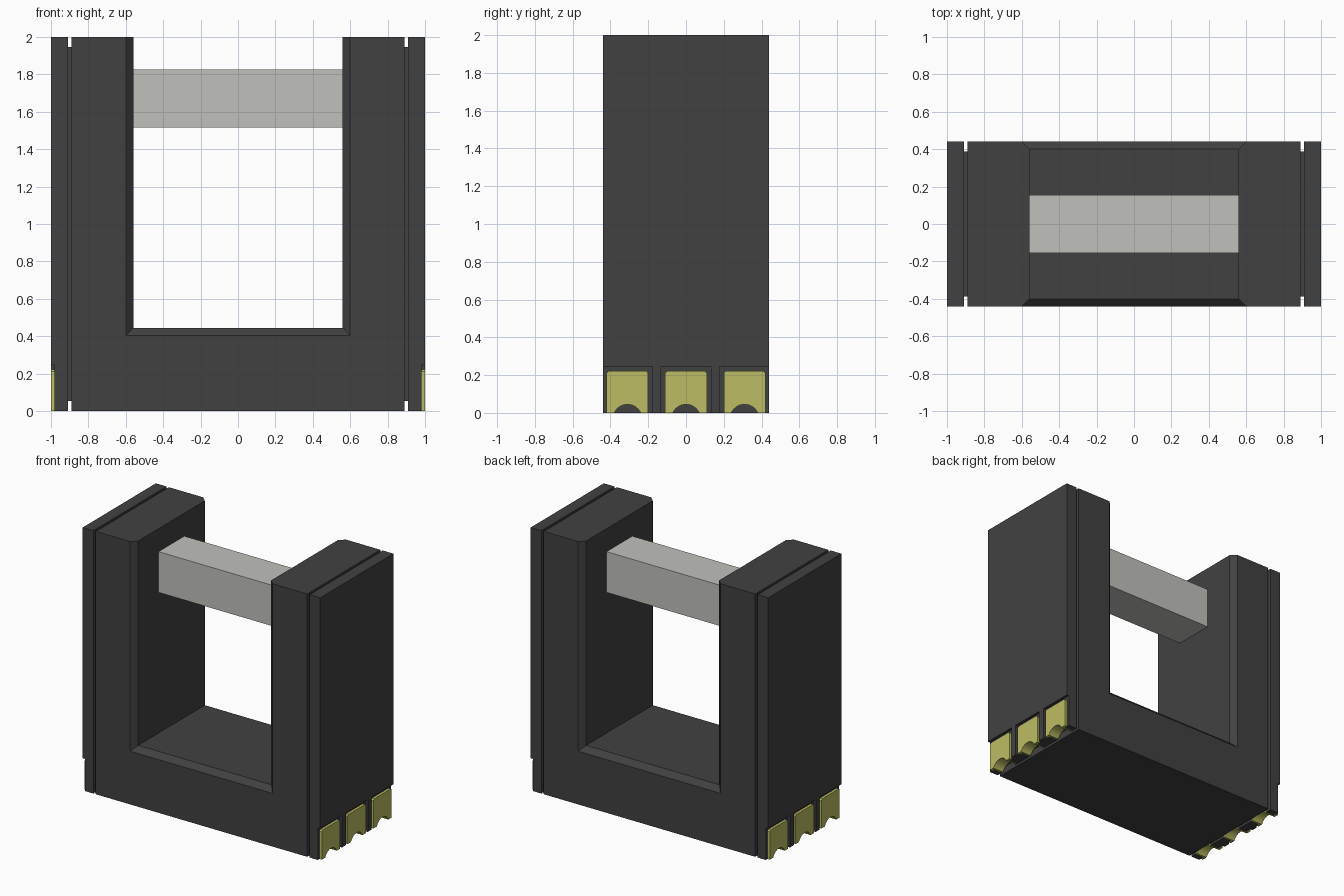
import bpy, bmesh, math

cube = bpy.data.objects.get("Cube")
if cube:
    bpy.data.objects.remove(cube, do_unlink=True)


def material(name, color):
    m = bpy.data.materials.new(name)
    m.use_nodes = True
    m.diffuse_color = (*color, 1)
    bsdf = next(n for n in m.node_tree.nodes if n.type == "BSDF_PRINCIPLED")
    bsdf.inputs["Base Color"].default_value = (*color, 1)
    return m


DARK = material("dark grey", (0.053, 0.053, 0.053))
SILVER = material("light grey", (0.527, 0.527, 0.50))
GOLD = material("gold", (0.503, 0.503, 0.125))


def loft(name, rings, mat):
    """Solid skinned through rings of matching points, capped at both ends."""
    bm = bmesh.new()
    loops = [[bm.verts.new(p) for p in ring] for ring in rings]
    n = len(loops[0])
    for a, b in zip(loops, loops[1:]):
        for i in range(n):
            j = (i + 1) % n
            bm.faces.new((a[i], a[j], b[j], b[i]))
    bm.faces.new(loops[0])
    bm.faces.new(loops[-1])
    bmesh.ops.recalc_face_normals(bm, faces=bm.faces[:])
    me = bpy.data.meshes.new(name)
    bm.to_mesh(me)
    bm.free()
    me.materials.append(mat)
    ob = bpy.data.objects.new(name, me)
    bpy.context.collection.objects.link(ob)
    return ob


def prism_x(name, profile, x0, x1, mat):
    """Extrude a (y, z) profile along x."""
    return loft(name, [[(x, y, z) for y, z in profile] for x in (x0, x1)], mat)


def rect(y0, y1, z0, z1):
    return [(y0, z0), (y1, z0), (y1, z1), (y0, z1)]


def arc(yc, r, steps=14):
    """Shallow scallop arch rising from z = 0, listed from -y to +y."""
    drop = 0.032
    a = math.acos(drop / r)
    angles = [-a + 2 * a * i / steps for i in range(steps + 1)]
    return [(yc + r * math.sin(t), max(0, r * math.cos(t) - drop)) for t in angles]


HALF_Y, EDGE_Y = 0.44, 0.40
R_IN, R_OUT = 0.077, 0.088
PAD_Y = (-0.31, 0.0, 0.31)

# U-shaped core with chamfered opening
def u_ring(y, xi, zi):
    pts = [(-.89, 0), (.89, 0), (.89, 2), (xi, 2),
           (xi, zi), (-xi, zi), (-xi, 2), (-.89, 2)]
    return [(x, y, z) for x, z in pts]

loft("u_core", [u_ring(-HALF_Y, .60, .405), u_ring(-EDGE_Y, .56, .445),
                u_ring(EDGE_Y, .56, .445), u_ring(HALF_Y, .60, .405)], DARK)

# Square bar across the opening
prism_x("cross_bar", rect(-.155, .155, 1.515, 1.825), -.56, .56, SILVER)

for s, side in ((1, "left"), (-1, "right")):
    # Recessed spacer that leaves a groove all round
    prism_x(side + "_spacer", rect(-.387, .387, .055, 1.947), s * .89, s * .91, DARK)

    # End plate: full-thickness upper part, thinner scalloped foot
    prism_x(side + "_end_plate", rect(-HALF_Y, HALF_Y, .245, 2), s * .91, s, DARK)
    foot = [(-HALF_Y, 0)]
    for yc in PAD_Y:
        foot += arc(yc, R_OUT)
    foot += [(HALF_Y, 0), (HALF_Y, .245), (-HALF_Y, .245)]
    prism_x(side + "_plate_foot", foot, s * .91, s * .98, DARK)

    # Ribs between the terminal pockets
    for i, yc in enumerate((-.155, .155)):
        prism_x(f"{side}_rib_{i + 1}", rect(yc - .023, yc + .023, 0, .245),
                s * .98, s, DARK)

    # Gold terminals with scalloped bottoms and lined channels
    for i, yc in enumerate(PAD_Y):
        w, top, c = .11, .222, .01
        pad = [(yc - w, 0)] + arc(yc, R_IN) + [
            (yc + w, 0), (yc + w, top - c), (yc + w - c, top),
            (yc - w + c, top), (yc - w, top - c)]
        prism_x(f"{side}_terminal_{i + 1}", pad, s * .98, s, GOLD)
        lining = arc(yc, R_OUT) + arc(yc, R_IN)[::-1]
        prism_x(f"{side}_channel_lining_{i + 1}", lining, s * .91, s * .98, GOLD)
